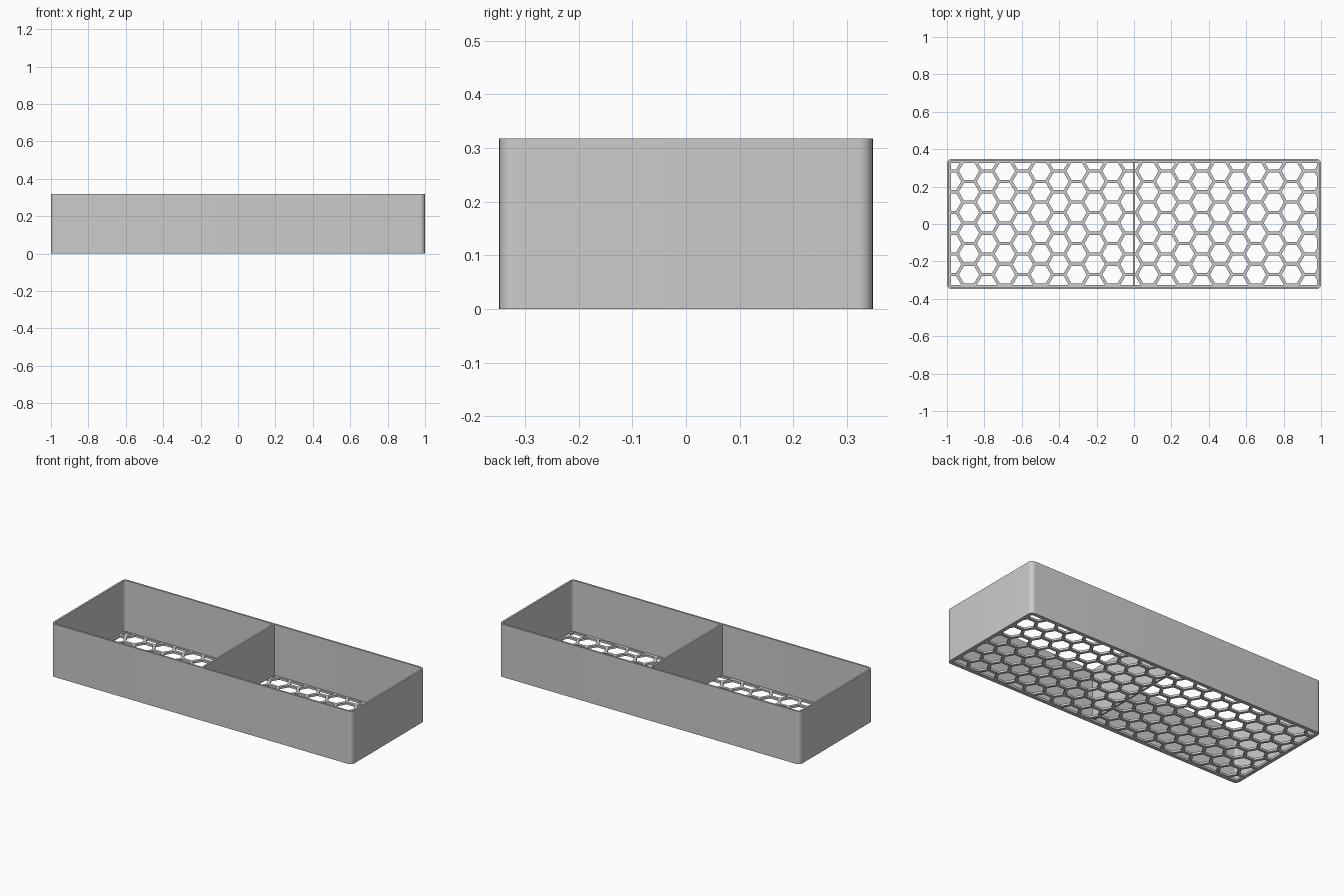
import bpy, bmesh, math
from mathutils import Vector

cube = bpy.data.objects.get("Cube")
if cube:
    bpy.data.objects.remove(cube, do_unlink=True)

HALF_X, HALF_Y, HEIGHT = 1.0, 0.348, 0.318
RADIUS, WALL, FLOOR = 0.026, 0.011, 0.012
CLIP_X, CLIP_Y = HALF_X - 0.022, HALF_Y - 0.022
PITCH, BAR = 0.1107, 0.017

grey = bpy.data.materials.new("plain grey")
grey.use_nodes = True
grey.diffuse_color = (0.6, 0.6, 0.6, 1)
grey.node_tree.nodes["Principled BSDF"].inputs["Base Color"].default_value = (0.6, 0.6, 0.6, 1)


def outline(inset, steps=8):
    """Rounded rectangle, counter-clockwise."""
    r = RADIUS - inset
    points = []
    for i, (sx, sy) in enumerate([(1, 1), (-1, 1), (-1, -1), (1, -1)]):
        for k in range(steps + 1):
            a = math.pi / 2 * (i + k / steps)
            points.append((sx * (HALF_X - RADIUS) + r * math.cos(a),
                           sy * (HALF_Y - RADIUS) + r * math.sin(a)))
    return points


def extrude_up(bm, depth):
    """Turn flat faces into closed prisms."""
    result = bmesh.ops.extrude_face_region(bm, geom=bm.faces[:], use_keep_orig=True)
    verts = [g for g in result["geom"] if isinstance(g, bmesh.types.BMVert)]
    bmesh.ops.translate(bm, verts=verts, vec=(0, 0, depth))
    bmesh.ops.recalc_face_normals(bm, faces=bm.faces[:])


def finish(name, bm):
    mesh = bpy.data.meshes.new(name)
    bm.to_mesh(mesh)
    bm.free()
    mesh.materials.append(grey)
    obj = bpy.data.objects.new(name, mesh)
    bpy.context.collection.objects.link(obj)
    return obj


def activate(obj):
    bpy.ops.object.select_all(action='DESELECT')
    obj.select_set(True)
    bpy.context.view_layer.objects.active = obj


# Outer wall: a ring between two rounded outlines
bm = bmesh.new()
outer = [bm.verts.new((x, y, FLOOR)) for x, y in outline(0)]
inner = [bm.verts.new((x, y, FLOOR)) for x, y in outline(WALL)]
count = len(outer)
for i in range(count):
    j = (i + 1) % count
    bm.faces.new((outer[i], outer[j], inner[j], inner[i]))
extrude_up(bm, HEIGHT - FLOOR)
wall = finish("outer_wall", bm)

# Floor plate
bm = bmesh.new()
bm.faces.new([bm.verts.new((x, y, 0)) for x, y in outline(0)])
extrude_up(bm, FLOOR)
floor = finish("honeycomb_floor", bm)

# Hexagon cutters, clipped to leave a solid border
bm = bmesh.new()
column_step = PITCH * math.sqrt(3) / 2
hole_radius = (PITCH - BAR) / math.sqrt(3)
for col in range(22):
    for row in range(-1, 8):
        cx = -CLIP_X + col * column_step
        cy = -CLIP_Y + (row + 0.5 * (col % 2)) * PITCH
        bm.faces.new([bm.verts.new((cx + hole_radius * math.cos(k * math.pi / 3),
                                    cy + hole_radius * math.sin(k * math.pi / 3), -0.02))
                      for k in range(6)])
for normal, limit in (((1, 0, 0), CLIP_X), ((-1, 0, 0), CLIP_X),
                      ((0, 1, 0), CLIP_Y), ((0, -1, 0), CLIP_Y)):
    bmesh.ops.bisect_plane(bm, geom=bm.verts[:] + bm.edges[:] + bm.faces[:], dist=1e-6,
                           plane_co=Vector(normal) * limit, plane_no=normal, clear_outer=True)
slivers = [f for f in bm.faces if f.calc_area() < 0.0002]
bmesh.ops.delete(bm, geom=slivers, context='FACES')
extrude_up(bm, FLOOR + 0.04)
cutter = finish("hole_cutter", bm)
cutter.hide_render = True

activate(floor)
cut = floor.modifiers.new("holes", 'BOOLEAN')
cut.operation, cut.solver, cut.object = 'DIFFERENCE', 'EXACT', cutter
bpy.ops.object.modifier_apply(modifier=cut.name)
bpy.data.objects.remove(cutter, do_unlink=True)

# Divider across the middle
bm = bmesh.new()
bmesh.ops.create_cube(bm, size=1)
bmesh.ops.scale(bm, verts=bm.verts[:], vec=(WALL, 2 * (HALF_Y - WALL), HEIGHT - FLOOR))
bmesh.ops.translate(bm, verts=bm.verts[:], vec=(0, 0, (HEIGHT + FLOOR) / 2))
finish("divider", bm)

# Smooth the rounded corners, keep the edges sharp
for obj in (wall, floor):
    activate(obj)
    bpy.ops.object.shade_smooth_by_angle(angle=math.radians(30))
